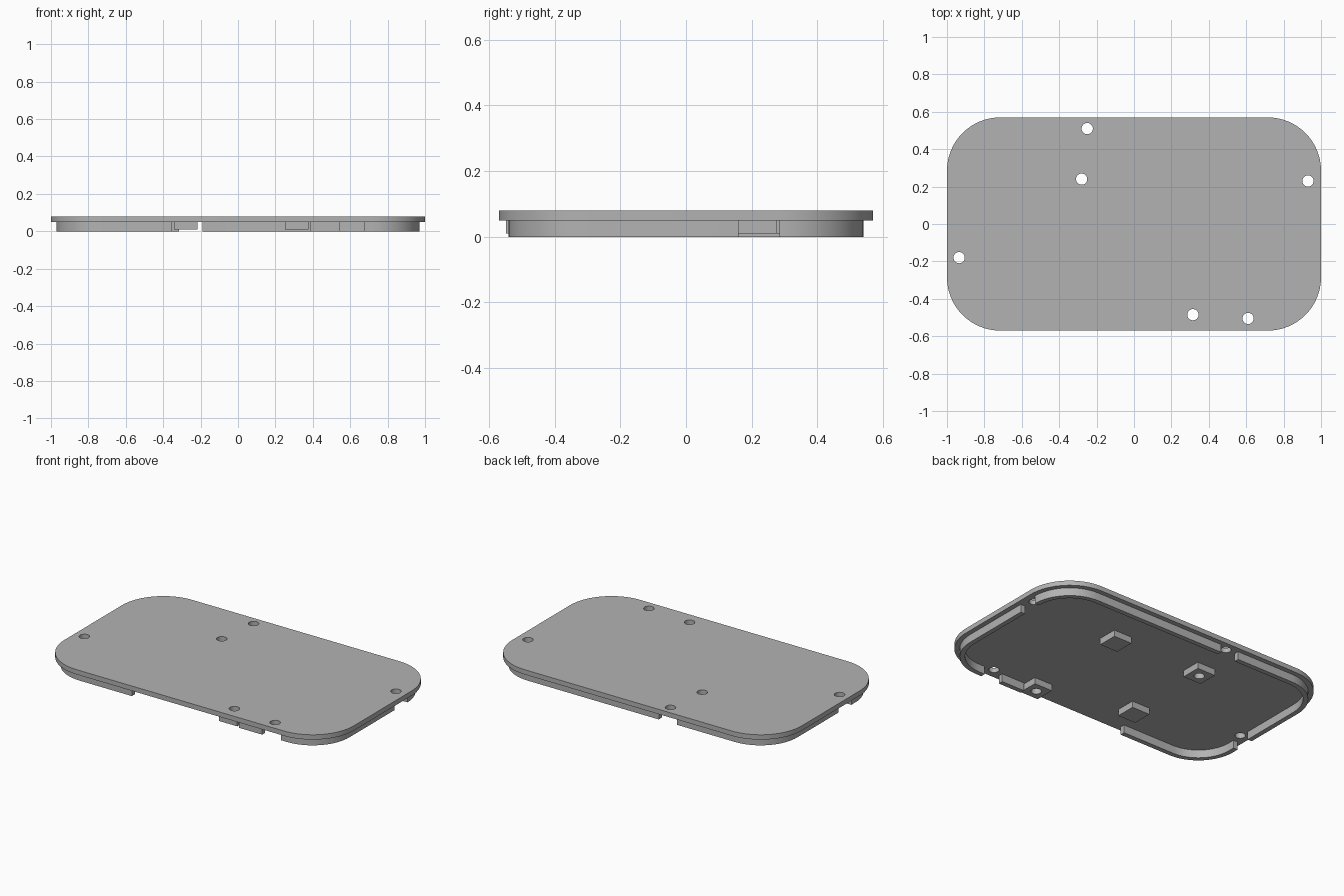
import bpy, bmesh, math

if "Cube" in bpy.data.objects:
    bpy.data.objects.remove(bpy.data.objects["Cube"], do_unlink=True)

grey = bpy.data.materials.new("light_grey")
grey.use_nodes = True
COLOUR = (0.45, 0.45, 0.45, 1)
grey.diffuse_color = COLOUR
grey.node_tree.nodes["Principled BSDF"].inputs["Base Color"].default_value = COLOUR

LIP_Z, TOP_Z = 0.05, 0.08
RIM_X, RIM_Y, WALL = 0.97, 0.54, 0.03


def outline(hx, hy, r, steps=16):
    """Rounded rectangle, counter-clockwise."""
    pts = []
    for k, (sx, sy) in enumerate([(1, 1), (-1, 1), (-1, -1), (1, -1)]):
        for i in range(steps + 1):
            a = (k + i / steps) * math.pi / 2
            pts.append((sx * (hx - r) + r * math.cos(a), sy * (hy - r) + r * math.sin(a)))
    return pts


def new_object(name, bm):
    bmesh.ops.recalc_face_normals(bm, faces=bm.faces)
    mesh = bpy.data.meshes.new(name)
    bm.to_mesh(mesh)
    bm.free()
    mesh.materials.append(grey)
    ob = bpy.data.objects.new(name, mesh)
    bpy.context.collection.objects.link(ob)
    return ob


def slab(name, loop, z0, z1):
    bm = bmesh.new()
    face = bm.faces.new([bm.verts.new((x, y, z0)) for x, y in loop])
    ext = bmesh.ops.extrude_face_region(bm, geom=[face])
    top = [v for v in ext["geom"] if isinstance(v, bmesh.types.BMVert)]
    bmesh.ops.translate(bm, verts=top, vec=(0, 0, z1 - z0))
    return new_object(name, bm)


def ring(name, outer, inner, z0, z1):
    bm = bmesh.new()
    loops = [[bm.verts.new((x, y, z)) for x, y in pts]
             for pts, z in ((outer, z0), (outer, z1), (inner, z1), (inner, z0))]
    n = len(outer)
    for a, b in zip(loops, loops[1:] + loops[:1]):
        for i in range(n):
            j = (i + 1) % n
            bm.faces.new((a[i], a[j], b[j], b[i]))
    return new_object(name, bm)


def box(name, x0, x1, y0, y1, z0, z1):
    return slab(name, [(x0, y0), (x1, y0), (x1, y1), (x0, y1)], z0, z1)


def cut(target, cutter):
    cutter.hide_render = True
    mod = target.modifiers.new("cut", "BOOLEAN")
    mod.operation, mod.solver, mod.object = "DIFFERENCE", "EXACT", cutter
    bpy.context.view_layer.objects.active = target
    bpy.ops.object.modifier_apply(modifier=mod.name)
    bpy.data.objects.remove(cutter, do_unlink=True)


def drill(target, x, y, r=0.03):
    cut(target, slab("drill", [(x + px, y + py) for px, py in outline(r, r, r * 0.999, 8)], -0.1, 0.2))


# Top plate
plate = slab("top_plate", outline(1, 0.57, 0.285), LIP_Z, TOP_Z)

# Inset rim under the plate, with notches
rim = ring("lower_rim", outline(RIM_X, RIM_Y, 0.255),
           outline(RIM_X - WALL, RIM_Y - WALL, 0.225), 0, LIP_Z + 0.005)
for x0, x1, side in [(-0.355, 0.385, -1), (0.545, 0.675, -1), (-0.315, -0.19, 1)]:
    cut(rim, box("notch", x0, x1, side * RIM_Y - 0.05, side * RIM_Y + 0.05, -0.1, 0.2))
for y0, y1, side in [(0.16, 0.285, 1), (-0.245, -0.12, -1)]:
    cut(rim, box("notch", side * RIM_X - 0.05, side * RIM_X + 0.05, y0, y1, -0.1, 0.2))

# Square bosses on the underside
W = 0.0625
parts = [plate, rim]
for name, x, y, drilled in [("back_right_boss", -0.28, 0.24, True),
                            ("front_left_boss", 0.315, -0.485, True),
                            ("back_left_boss", 0.315, 0.215, False),
                            ("front_right_boss", -0.28, -0.335, False)]:
    boss = box(name, x - W, x + W, y - W, y + W, 0.01, LIP_Z + 0.005)
    parts.append(boss)
    if drilled:
        drill(boss, x, y)

# Screw holes through the plate
for x, y in [(-0.25, 0.51), (-0.28, 0.24), (0.93, 0.23),
             (-0.935, -0.18), (0.315, -0.485), (0.61, -0.505)]:
    drill(plate, x, y)

# Smooth rounded corners, sharp edges
bpy.ops.object.select_all(action="DESELECT")
for ob in parts:
    ob.select_set(True)
bpy.context.view_layer.objects.active = plate
bpy.ops.object.shade_smooth_by_angle(angle=math.radians(30))
